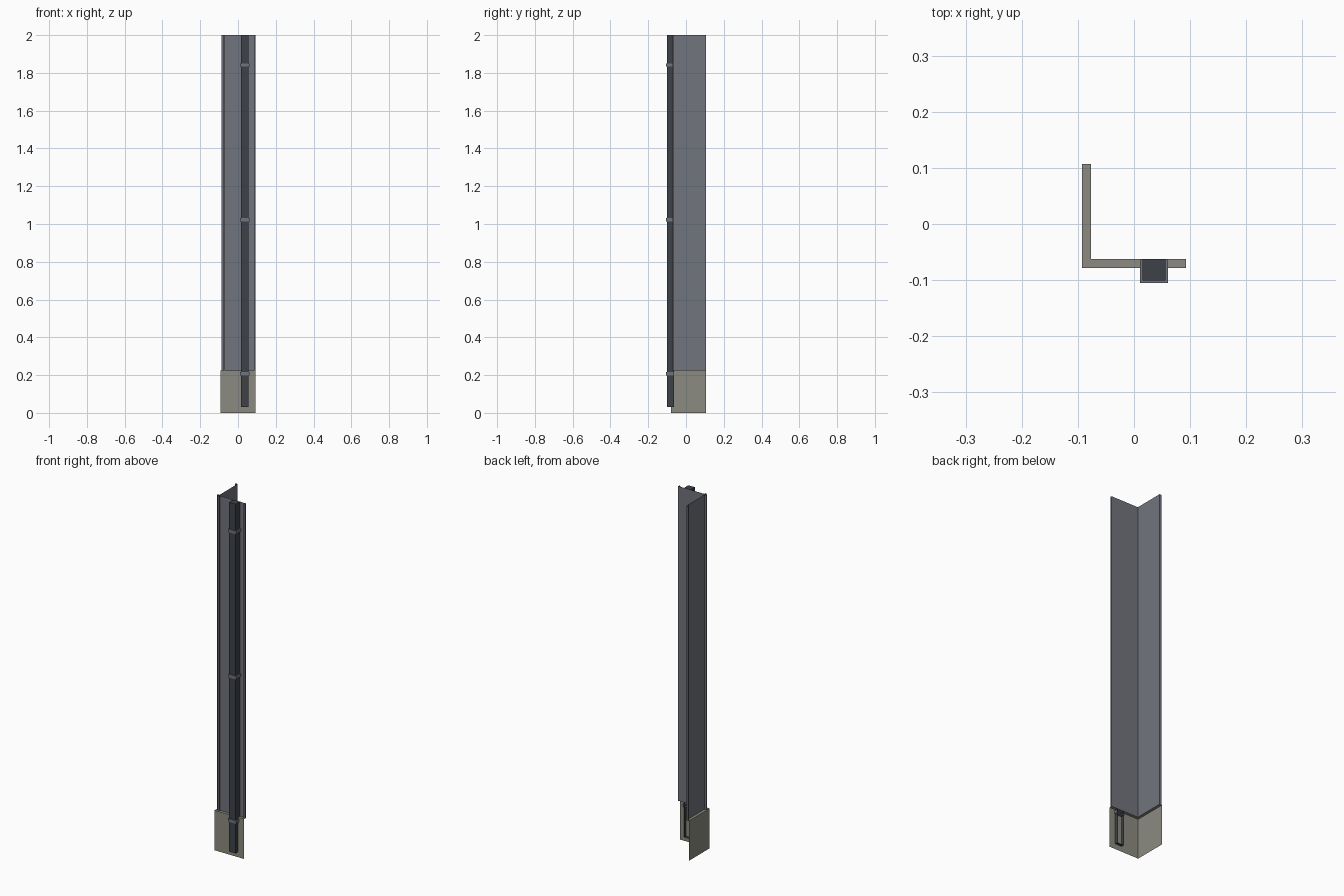
import bpy

cube = bpy.data.objects.get("Cube")
if cube:
    bpy.data.objects.remove(cube)


def material(name, rgb):
    m = bpy.data.materials.new(name)
    m.use_nodes = True
    m.diffuse_color = (*rgb, 1)
    bsdf = m.node_tree.nodes["Principled BSDF"]
    bsdf.inputs["Base Color"].default_value = (*rgb, 1)
    bsdf.inputs["Roughness"].default_value = 0.8
    return m


PANEL = material("slate grey", (0.165, 0.177, 0.205))
PIPE = material("dark grey", (0.047, 0.054, 0.065))
BASE = material("warm concrete", (0.265, 0.260, 0.218))

# Corner numbering of a box, counter-clockwise as seen from outside
SIDES = {
    "bottom": (0, 3, 2, 1), "top": (4, 5, 6, 7),
    "front": (0, 1, 5, 4), "back": (2, 3, 7, 6),
    "left": (1, 2, 6, 5), "right": (3, 0, 4, 7),
}


def shell(name, mat, *parts):
    """Open sheet-metal part: each entry is (low corner, high corner, kept sides)."""
    verts, faces = [], []
    for (x0, y0, z0), (x1, y1, z1), sides in parts:
        n = len(verts)
        for z in (z0, z1):
            verts += [(x0, y0, z), (x1, y0, z), (x1, y1, z), (x0, y1, z)]
        faces += [[n + i for i in SIDES[s]] for s in sides.split()]
    mesh = bpy.data.meshes.new(name)
    mesh.from_pydata(verts, [], faces)
    mesh.materials.append(mat)
    # drop the corners that belong to no face
    import bmesh
    bm = bmesh.new()
    bm.from_mesh(mesh)
    bmesh.ops.delete(bm, geom=[v for v in bm.verts if not v.link_faces], context="VERTS")
    bm.to_mesh(mesh)
    bm.free()
    obj = bpy.data.objects.new(name, mesh)
    bpy.context.collection.objects.link(obj)
    return obj


EDGE, FRONT, REAR = 0.0925, -0.0785, 0.1065   # outer limits of the plinth
WALL_X, WALL_Y = -0.077, -0.0625              # wall sheet planes
LEDGE, TOP = 0.225, 2.0

# Plinth: outer skin and ledge, open behind and below
shell("base_plinth", BASE,
      ((-EDGE, FRONT, 0), (EDGE, WALL_Y, LEDGE), "front top"),
      ((-EDGE, FRONT, 0), (WALL_X, REAR, LEDGE), "right"),
      ((-EDGE, WALL_Y, 0), (WALL_X, REAR, LEDGE), "top"))

# Front wall sheet with a raised strip along each edge
LIP = 0.007
shell("front_wall", PANEL,
      ((WALL_X, WALL_Y, LEDGE), (EDGE, WALL_Y, TOP), "front"),
      *[((x, WALL_Y - 0.009, LEDGE), (x + LIP, WALL_Y, TOP), "front left right")
        for x in (WALL_X, EDGE - LIP)])

# Side wall sheet with matching edge strips
shell("side_wall", PANEL,
      ((WALL_X, WALL_Y, LEDGE), (WALL_X, REAR, TOP), "right"),
      *[((WALL_X - 0.011, y, LEDGE), (WALL_X, y + LIP, TOP), "front back right")
        for y in (WALL_Y, REAR - LIP)])

# Downpipe, open towards the wall
shell("downpipe", PIPE,
      ((0.015, -0.101, 0.03), (0.056, WALL_Y, TOP), "front left right top bottom"))

# Pipe clamps
for label, z in (("lower", 0.208), ("middle", 1.023), ("upper", 1.842)):
    shell(label + "_pipe_clamp", PANEL,
          ((0.011, -0.1055, z - 0.009), (0.061, WALL_Y, z + 0.009),
           "front left right top bottom"))
